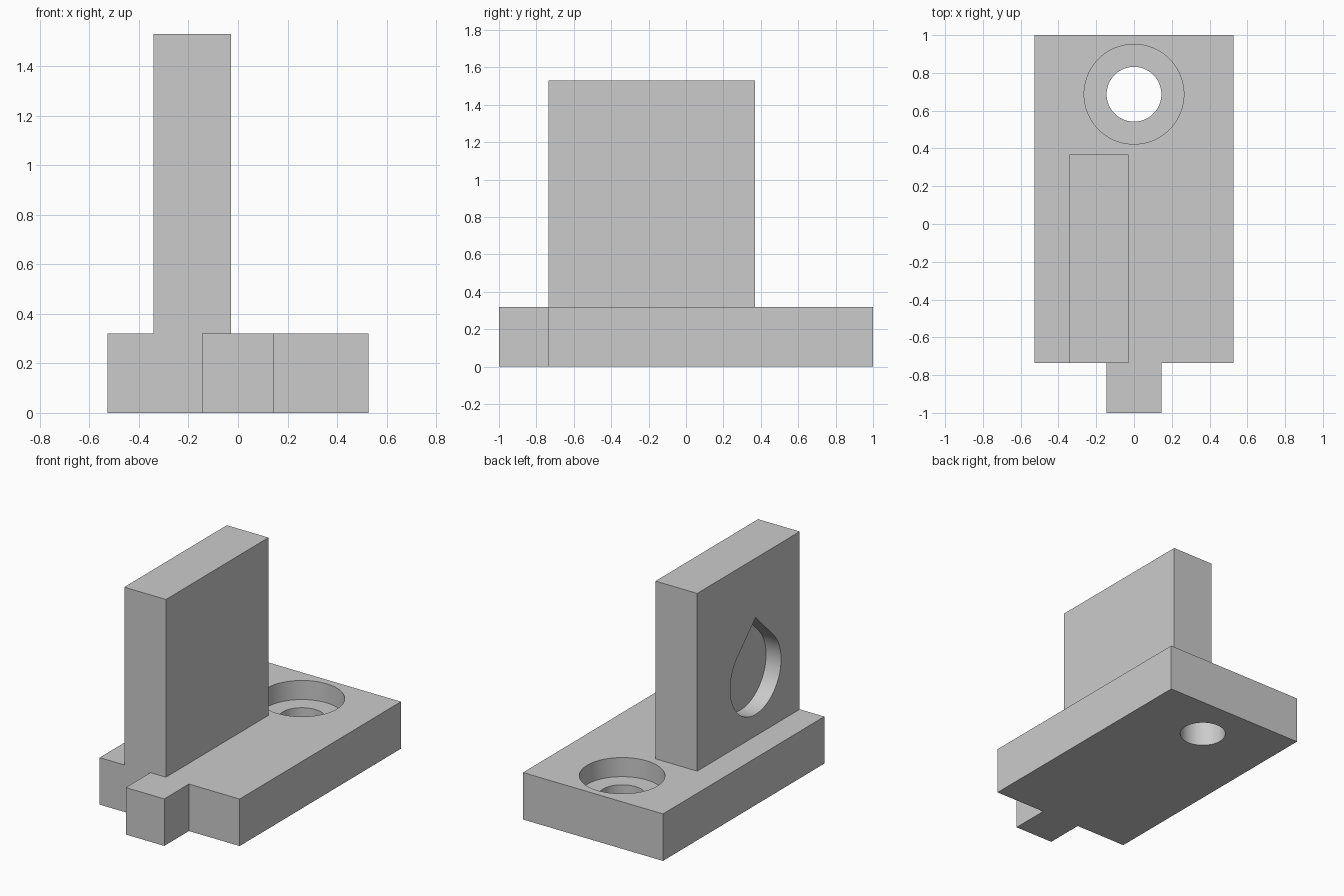
import bpy
import bmesh
from math import cos, sin, radians
from mathutils import Vector

cube = bpy.data.objects.get("Cube")
if cube:
    bpy.data.objects.remove(cube, do_unlink=True)

grey = bpy.data.materials.new("light grey")
grey.use_nodes = True
grey.diffuse_color = (0.6, 0.6, 0.6, 1)
grey.node_tree.nodes["Principled BSDF"].inputs["Base Color"].default_value = (0.6, 0.6, 0.6, 1)


def prism(name, points, direction):
    """Extrude a flat outline of 3D points along a direction."""
    bm = bmesh.new()
    face = bm.faces.new([bm.verts.new(p) for p in points])
    result = bmesh.ops.extrude_face_region(bm, geom=[face], use_keep_orig=True)
    moved = [v for v in result["geom"] if isinstance(v, bmesh.types.BMVert)]
    bmesh.ops.translate(bm, verts=moved, vec=Vector(direction))
    bmesh.ops.recalc_face_normals(bm, faces=bm.faces)
    mesh = bpy.data.meshes.new(name)
    bm.to_mesh(mesh)
    bm.free()
    mesh.materials.append(grey)
    obj = bpy.data.objects.new(name, mesh)
    bpy.context.collection.objects.link(obj)
    return obj


def cut(target, cutter):
    """Subtract a cutter from a part, then discard the cutter."""
    cutter.hide_render = True
    mod = target.modifiers.new("cut", "BOOLEAN")
    mod.operation = "DIFFERENCE"
    mod.solver = "EXACT"
    mod.object = cutter
    bpy.context.view_layer.objects.active = target
    bpy.ops.object.modifier_apply(modifier=mod.name)
    bpy.data.objects.remove(cutter, do_unlink=True)


def arc(radius, start, end, steps):
    angles = [radians(start + (end - start) * i / steps) for i in range(steps + 1)]
    return [(radius * cos(a), radius * sin(a)) for a in angles]


WIDTH, TAB, FRONT, THICK = 0.527, 0.145, -0.735, 0.32
HOLE_Y = 0.687

# Base slab with the locating tab at the front
half = [(TAB, -1), (TAB, FRONT), (WIDTH, FRONT), (WIDTH, 1)]
outline = half + [(-x, y) for x, y in reversed(half)]
base = prism("base", [(x, y, 0) for x, y in outline], (0, 0, THICK))

# Counterbored screw hole
for name, radius, bottom in (("screw_hole", 0.145, -0.1), ("counterbore", 0.264, THICK - 0.13)):
    ring = [(x, y + HOLE_Y, bottom) for x, y in arc(radius, 0, 360, 96)[:-1]]
    cut(base, prism(name, ring, (0, 0, 0.6)))

# Upright plate, flush with the front of the base
RIGHT, LEFT, BACK, TOP = -0.342, -0.028, 0.368, 1.53
plate = prism("upright_plate",
              [(RIGHT, FRONT, THICK), (LEFT, FRONT, THICK), (LEFT, BACK, THICK), (RIGHT, BACK, THICK)],
              (0, 0, TOP - THICK))

# Blind teardrop pocket in the outer side of the plate
R, POCKET_Y, POCKET_Z, DEPTH = 0.273, -0.261, 0.74, 0.113
drop = arc(R, 135, 405, 72) + [(0, R * 2 ** 0.5)]
cut(plate, prism("teardrop_pocket",
                 [(RIGHT - 0.1, POCKET_Y + y, POCKET_Z + z) for y, z in drop],
                 (0.1 + DEPTH, 0, 0)))

# Smooth the round walls while keeping the corners crisp
for obj in (base, plate):
    bpy.ops.object.select_all(action="DESELECT")
    obj.select_set(True)
    bpy.context.view_layer.objects.active = obj
    bpy.ops.object.shade_smooth_by_angle(angle=radians(30))
